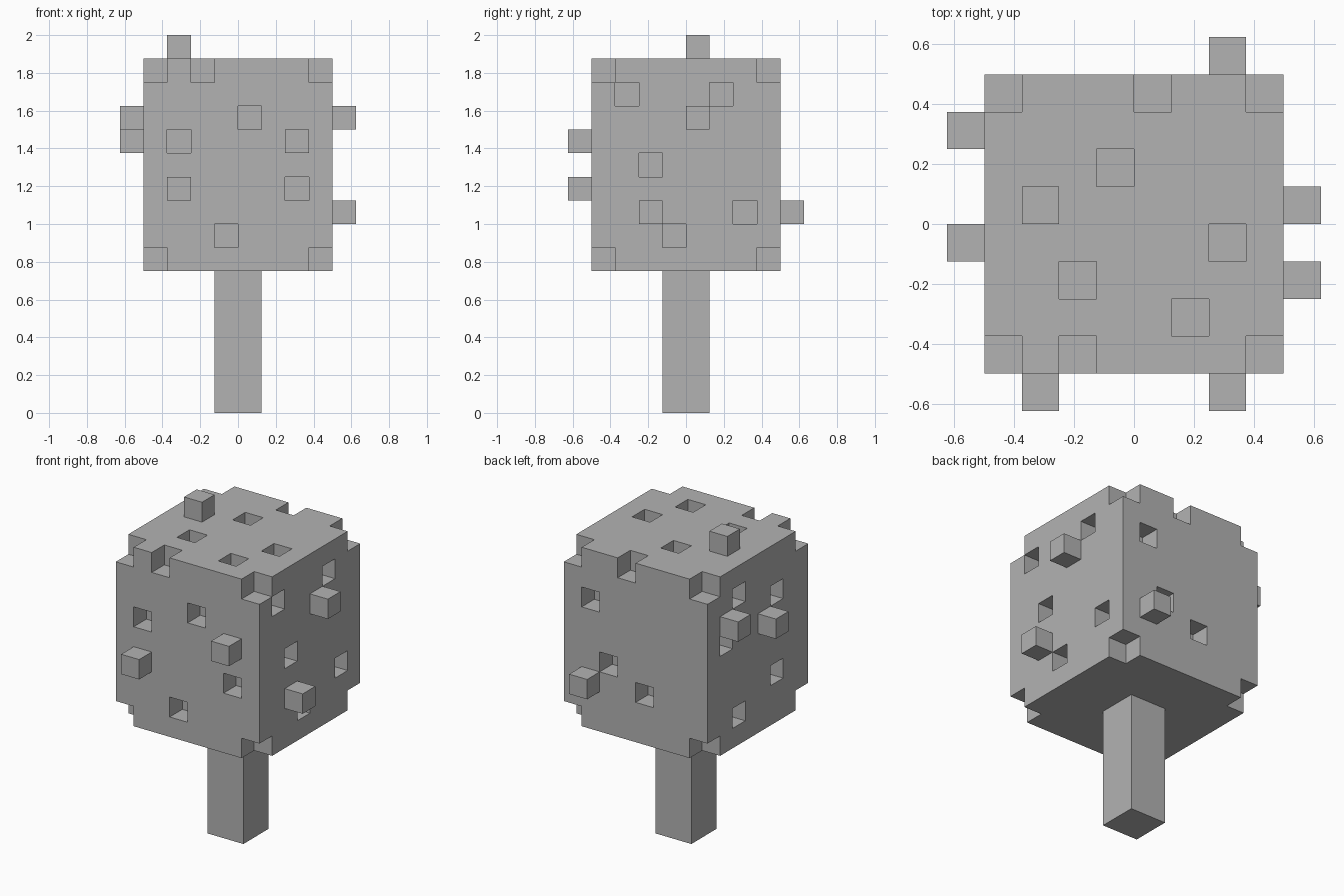
import bpy
import bmesh
from itertools import product
from mathutils import Vector

if "Cube" in bpy.data.objects:
    bpy.data.objects.remove(bpy.data.objects["Cube"], do_unlink=True)

UNIT = 0.125                      # size of one block
SIZE = (8, 8, 9)                  # crown size in blocks
CROWN_CORNER = Vector((-0.5, -0.5, 0.75))

grey = bpy.data.materials.new("plain grey")
grey.use_nodes = True
colour = (0.45, 0.45, 0.45, 1)
grey.diffuse_color = colour
grey.node_tree.nodes["Principled BSDF"].inputs["Base Color"].default_value = colour


def make_object(name, bm):
    mesh = bpy.data.meshes.new(name)
    bm.to_mesh(mesh)
    bm.free()
    mesh.materials.append(grey)
    obj = bpy.data.objects.new(name, mesh)
    bpy.context.collection.objects.link(obj)
    return obj


def block_on_side(axis, far, a, b, outside):
    """Block at (a, b) on one side of the crown, either in or just outside it."""
    depth = SIZE[axis] - 1 if far else 0
    if outside:
        depth += 1 if far else -1
    cell = [a, b]
    cell.insert(axis, depth)
    return tuple(cell)


# Each side: axis, far end or not, pits, bumps
sides = [
    (1, False, [(1, 5), (4, 6), (6, 3), (3, 1)], [(6, 5), (1, 3)]),           # front
    (1, True, [(6, 6), (5, 3), (3, 2)], [(6, 2)]),                            # back
    (0, True, [(1, 7), (5, 7), (2, 4), (6, 2), (3, 1)], [(4, 6), (2, 2)]),    # left
    (0, False, [(5, 7), (2, 6), (6, 5), (2, 2), (5, 1)], [(6, 6), (3, 5)]),   # right
    (2, True, [(3, 5), (6, 3), (2, 2), (5, 1), (4, 7), (2, 0)], [(1, 4)]),    # top
]

# Crown blocks: a solid box without its corners, then pits and bumps
cells = set(product(*map(range, SIZE)))
cells -= set(product(*[(0, n - 1) for n in SIZE]))
for axis, far, pits, bumps in sides:
    cells -= {block_on_side(axis, far, a, b, False) for a, b in pits}
    cells |= {block_on_side(axis, far, a, b, True) for a, b in bumps}

# Crown surface: one square wherever a block meets open air
bm = bmesh.new()
for cell in cells:
    for axis, step in product(range(3), (-1, 1)):
        neighbour = list(cell)
        neighbour[axis] += step
        if tuple(neighbour) in cells:
            continue
        u, v = Vector(), Vector()
        u[(axis + 1) % 3] = v[(axis + 2) % 3] = 1
        start = Vector(cell)
        start[axis] += max(step, 0)
        loop = [start, start + u, start + u + v, start + v][::step]
        bm.faces.new([bm.verts.new(CROWN_CORNER + p * UNIT) for p in loop])
bmesh.ops.remove_doubles(bm, verts=bm.verts, dist=0.001)
make_object("crown", bm)

# Trunk
bm = bmesh.new()
bmesh.ops.create_cube(bm, size=1)
trunk = make_object("trunk", bm)
trunk.scale = (0.25, 0.25, 0.75)
trunk.location.z = 0.375
